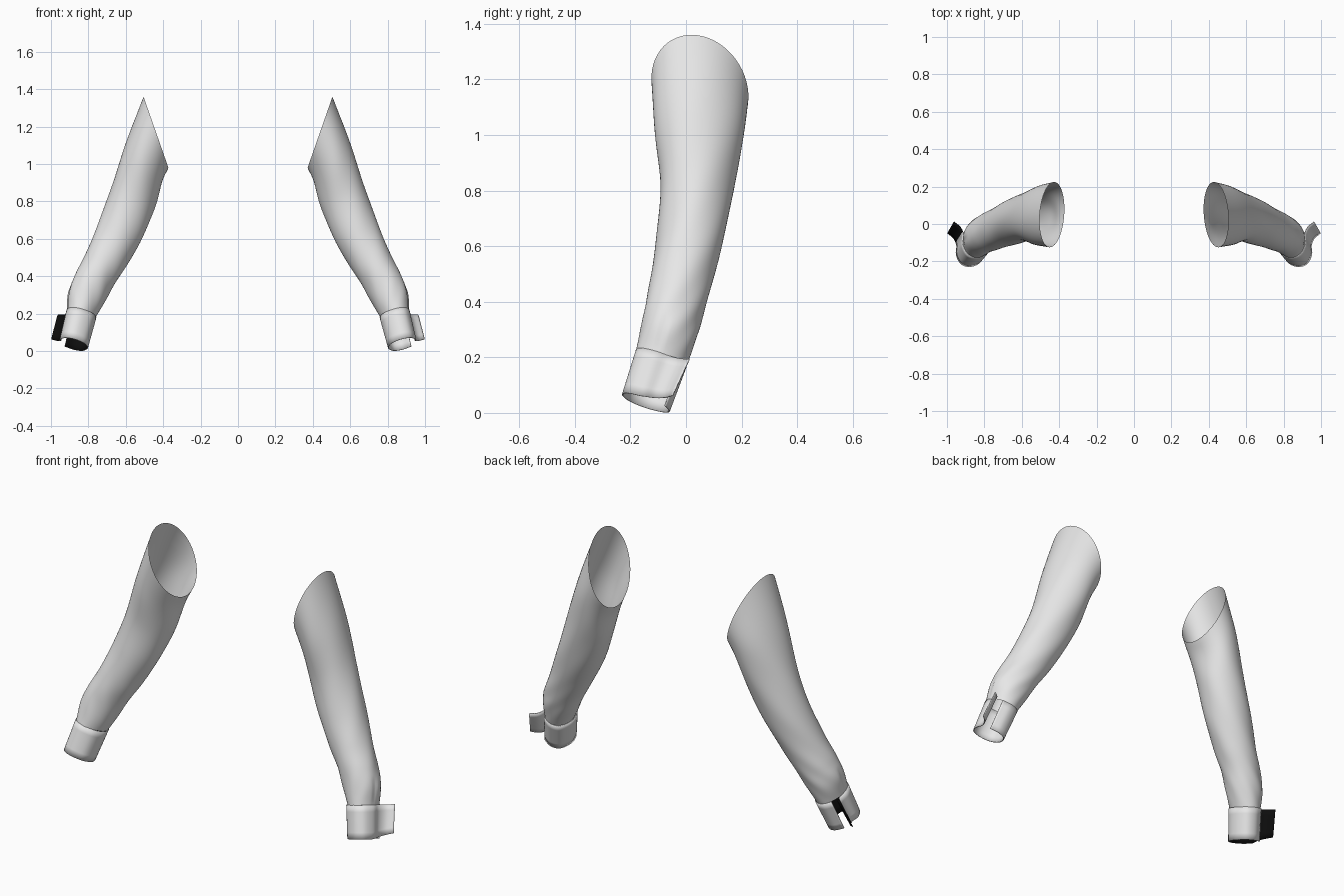
import bpy, bmesh, math
from mathutils import Vector as V

if "Cube" in bpy.data.objects:
    bpy.data.objects.remove(bpy.data.objects["Cube"])


def material(name, c):
    m = bpy.data.materials.new(name)
    m.diffuse_color = (c, c, c, 1)
    m.use_nodes = True
    m.node_tree.nodes["Principled BSDF"].inputs["Base Color"].default_value = m.diffuse_color
    return m


FABRIC = material("light grey fabric", 0.8)
DARK = material("black lining", 0.004)


def spline(pts, n):
    """Catmull-Rom through points, n samples per span."""
    pts = [V(p) for p in pts]
    p = [pts[0] * 2 - pts[1]] + pts + [pts[-1] * 2 - pts[-2]]
    out = []
    for i in range(1, len(p) - 2):
        a, b, c, d = p[i - 1:i + 3]
        for k in range(n):
            t = k / n
            out.append(0.5 * (2 * b + (c - a) * t + (2 * a - 5 * b + 4 * c - d) * t * t
                              + (3 * b - a - 3 * c + d) * t ** 3))
    return out + [pts[-1]]


def sheet(name, rows, side, closed, mats, rule=None):
    """Skin a grid of points into an open sheet, mirrored by side (+1 / -1)."""
    bm = bmesh.new()
    grid = [[bm.verts.new((p.x * side, p.y, p.z)) for p in r] for r in rows]
    n = len(grid[0])
    for r0, r1 in zip(grid, grid[1:]):
        for j in range(n if closed else n - 1):
            k = (j + 1) % n
            q = [r0[j], r1[j], r1[k], r0[k]]
            f = bm.faces.new(q if side > 0 else q[::-1])
            f.smooth = True
            if rule:
                f.material_index = rule(j)
    me = bpy.data.meshes.new(name)
    bm.to_mesh(me)
    bm.free()
    for m in mats:
        me.materials.append(m)
    ob = bpy.data.objects.new(name, me)
    bpy.context.collection.objects.link(ob)
    return ob


# Sleeve stations: outer x, outer z, inner x, inner z, front y, back y, y lean, droop of the back edge
STATIONS = [
    (0.505, 1.360, 0.372, 0.980, -0.122, 0.222, -0.03, 0.00),
    (0.600, 1.110, 0.405, 0.905, -0.112, 0.205, -0.02, 0.00),
    (0.680, 0.870, 0.445, 0.765, -0.093, 0.172, -0.01, 0.00),
    (0.755, 0.665, 0.515, 0.600, -0.105, 0.135, 0.00, -0.01),
    (0.822, 0.505, 0.600, 0.450, -0.125, 0.092, 0.00, -0.02),
    (0.875, 0.395, 0.665, 0.350, -0.143, 0.060, 0.00, -0.03),
    (0.908, 0.310, 0.712, 0.265, -0.160, 0.034, 0.00, -0.03),
    (0.915, 0.215, 0.764, 0.178, -0.180, 0.000, 0.00, -0.03),
]


def sleeve_rows(sides=56, per=8):
    cols = [spline([(s[0], s[1], s[2]) for s in STATIONS], per),
            spline([(s[3], s[4], s[5]) for s in STATIONS], per),
            spline([(s[6], s[7], 0) for s in STATIONS], per)]
    rows = []
    total = len(cols[0]) - 1
    for i, (p, q, r) in enumerate(zip(*cols)):
        t = i / total
        outer, inner = V((p.x, 0, p.y)), V((p.z, 0, q.x))
        mid = (outer + inner) / 2 + V((0, (q.y + q.z) / 2, 0))
        a = (outer - inner) / 2 + V((0, r.x, 0))
        b = V((0, (q.z - q.y) / 2, r.y))
        fade = math.sin(math.pi * t) ** 0.7 if 0 < t < 1 else 0
        row = []
        for j in range(sides):
            h = 2 * math.pi * j / sides
            # soft drapes, gathers above the cuff, and the cuff slit crease
            w = 0.010 * math.sin(3 * h + 9 * t) * math.sin(17 * t + 2 * h)
            w += 0.035 * max(0, t - 0.55) * math.sin(7 * h + 22 * t)
            w -= 0.16 * math.exp(-((h - 6.1) / 0.10) ** 2) * max(0, t - 0.78) / 0.22
            k = 1 + w * fade * 1.6
            row.append(mid + a * math.cos(h) * k + b * math.sin(h) * k)
        rows.append(row)
    return rows


# Cuff band outline, seen down the sleeve: wraps round, then flares out as a loose flap
BAND = [(0.05, 0.075, 0), (0, 0.092, 0), (-0.05, 0.075, 0), (-0.079, 0.02, 0),
        (-0.079, -0.03, 0), (-0.055, -0.07, 0), (0, -0.09, 0), (0.05, -0.072, 0),
        (0.076, -0.02, 0), (0.074, 0.03, 0), (0.09, 0.07, 0), (0.125, 0.10, 0)]
PER = 5


def cuff_rows():
    path = spline(BAND, PER)
    top, low = V((0.84, -0.09, 0.197)), V((0.88, -0.145, 0.037))
    rows = []
    for i in range(6):
        t = i / 5
        row = []
        for j, p in enumerate(path):
            flap = max(0, (j - 8 * PER) / (3 * PER))
            s = 1 - 0.05 * t
            row.append(top.lerp(low, t) + V((1, 0, 0.25)) * p.x * s
                       + V((0, 1, -0.34)) * p.y * s + V((0, 0, 0.03 * t * flap)))
        rows.append(row)
    return rows


for side, word in ((1, "right"), (-1, "left")):
    sheet(word + "_sleeve", sleeve_rows(), side, True, [FABRIC])
    # the left cuff has a black inside and flap
    lining = DARK if side < 0 else FABRIC
    cuff = sheet(word + "_cuff", cuff_rows(), side, False, [FABRIC, lining],
                 lambda j: 1 if j >= 9 * PER + 2 else 0)
    sol = cuff.modifiers.new("thickness", "SOLIDIFY")
    sol.thickness = 0.005
    sol.offset = -1
    sol.material_offset = 1
    sol.material_offset_rim = 0
